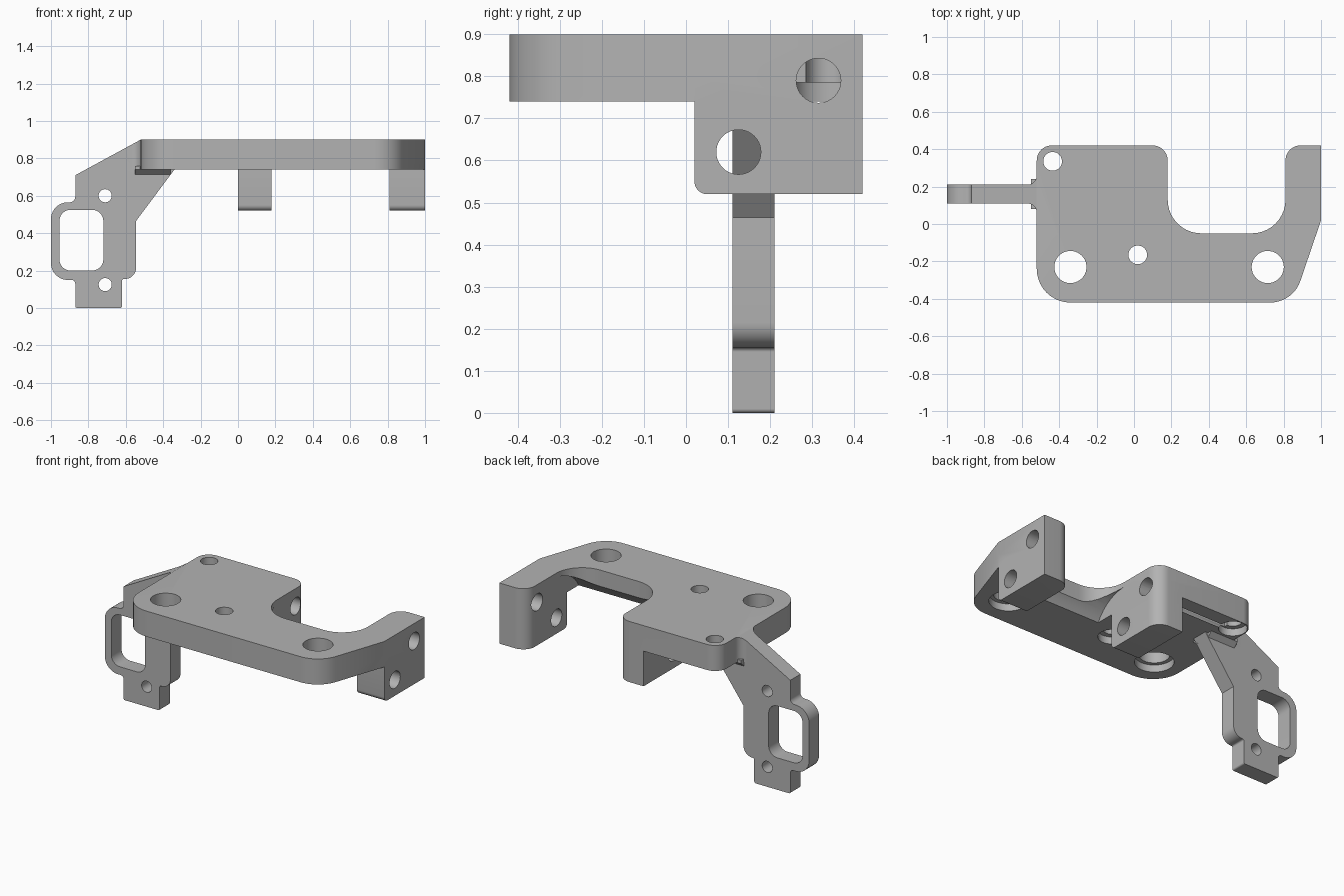
import bpy, bmesh, math
from mathutils import Vector

cube = bpy.data.objects.get("Cube")
if cube:
    bpy.data.objects.remove(cube, do_unlink=True)

grey = bpy.data.materials.new("plain grey")
grey.use_nodes = True
grey.diffuse_color = (0.45, 0.45, 0.45, 1)
grey.node_tree.nodes["Principled BSDF"].inputs["Base Color"].default_value = grey.diffuse_color


def rounded(corners, steps=10):
    """Turn (a, b[, radius]) corners into an outline with arcs."""
    out = []
    for i, c in enumerate(corners):
        p = Vector(c[:2])
        if len(c) < 3:
            out.append(p)
            continue
        u = (Vector(corners[i - 1][:2]) - p).normalized()
        v = (Vector(corners[(i + 1) % len(corners)][:2]) - p).normalized()
        half = u.angle(v) / 2
        centre = p + (u + v).normalized() * (c[2] / math.sin(half))
        start = p + u * (c[2] / math.tan(half)) - centre
        end = p + v * (c[2] / math.tan(half)) - centre
        sweep = math.pi - 2 * half
        for k in range(steps + 1):
            t = k / steps
            out.append(centre + (start * math.sin((1 - t) * sweep)
                                 + end * math.sin(t * sweep)) / math.sin(sweep))
    return out


def prism(name, corners, lo, hi, axis):
    """Extrude an outline along an axis from lo to hi."""
    place = {"x": lambda a, b, t: (t, a, b),
             "y": lambda a, b, t: (a, t, b),
             "z": lambda a, b, t: (a, b, t)}[axis]
    outline = rounded(corners)
    bm = bmesh.new()
    rings = [[bm.verts.new(place(p.x, p.y, t)) for p in outline] for t in (lo, hi)]
    n = len(outline)
    bm.faces.new(rings[0])
    bm.faces.new(rings[1])
    for i in range(n):
        j = (i + 1) % n
        bm.faces.new((rings[0][i], rings[0][j], rings[1][j], rings[1][i]))
    bmesh.ops.recalc_face_normals(bm, faces=bm.faces)
    mesh = bpy.data.meshes.new(name)
    bm.to_mesh(mesh)
    bm.free()
    mesh.materials.append(grey)
    ob = bpy.data.objects.new(name, mesh)
    bpy.context.collection.objects.link(ob)
    return ob


def rod(a, b, r, lo, hi, axis, sides=40):
    ring = [(a + r * math.cos(math.tau * i / sides), b + r * math.sin(math.tau * i / sides))
            for i in range(sides)]
    return prism("cutter", ring, lo, hi, axis)


def combine(body, tool, operation="DIFFERENCE"):
    mod = body.modifiers.new("combine", "BOOLEAN")
    mod.operation, mod.solver, mod.object = operation, "EXACT", tool
    bpy.context.view_layer.objects.active = body
    bpy.ops.object.modifier_apply(modifier=mod.name)
    bpy.data.objects.remove(tool, do_unlink=True)


# Top plate with the U-shaped cutout and flared arm root
bracket = prism("mounting_bracket", [
    (-0.52, -0.42, 0.18), (0.85, -0.42, 0.17), (1, 0.02), (1, 0.42),
    (0.81, 0.42, 0.08), (0.81, -0.05, 0.18), (0.18, -0.05, 0.18), (0.18, 0.42, 0.08),
    (-0.52, 0.42, 0.08), (-0.52, 0.21, 0.05), (-0.6, 0.21), (-0.6, 0.11),
    (-0.52, 0.11, 0.05)], 0.74, 0.9, "z")
combine(bracket, prism("slope_cutter", [(-0.52, 0.9), (-0.52, 1), (-0.87, 1), (-0.87, 0.71)],
                       -1, 1, "y"))

# Clearance scoop under the cutout
combine(bracket, rod(0.125, 0.62, 0.25, 0.18, 0.81, "x"))


# Hanging lugs with a rounded lower front edge
def lug(corners):
    ob = prism("lug", corners, 0.52, 0.82, "z")
    bm = bmesh.new()
    bm.from_mesh(ob.data)
    edges = [e for e in bm.edges
             if all(v.co.y < 0.03 and v.co.z < 0.53 for v in e.verts)]
    bmesh.ops.bevel(bm, geom=edges, offset=0.03, segments=6, profile=0.5, affect="EDGES")
    bm.to_mesh(ob.data)
    bm.free()
    combine(bracket, ob, "UNION")


lug([(0, 0.02), (0.18, 0.02), (0.18, 0.42, 0.08), (0, 0.42)])
lug([(0.81, 0.02), (1, 0.02), (1, 0.42), (0.81, 0.42, 0.08)])

# Side arm with its window and screw holes
arm = prism("side_arm", [
    (-0.52, 0.9), (-0.87, 0.71), (-0.87, 0.565, 0.03), (-1, 0.565, 0.09),
    (-1, 0.15, 0.09), (-0.87, 0.15, 0.02), (-0.87, 0, 0.01), (-0.62, 0, 0.01),
    (-0.62, 0.155, 0.01), (-0.545, 0.155, 0.06), (-0.545, 0.465), (-0.34, 0.74),
    (-0.34, 0.8)], 0.11, 0.21, "y")
combine(arm, prism("window_cutter", [(-0.955, 0.2, 0.06), (-0.72, 0.2, 0.06),
                                     (-0.72, 0.525, 0.06), (-0.955, 0.525, 0.06)], 0, 0.4, "y"))
for z in (0.6, 0.125):
    combine(arm, rod(-0.71, z, 0.035, 0, 0.4, "y"))
combine(bracket, arm, "UNION")

# Fillet where the arm meets the underside
combine(bracket, prism("fillet", [(0.08, 0.76), (0.08, 0.74), (0.11, 0.713), (0.21, 0.713),
                                  (0.24, 0.74), (0.24, 0.76)], -0.55, -0.36, "x"), "UNION")

# Plate holes, each with a wider recess below
for x, y, r, wide in [(-0.34, -0.23, 0.086, 0.11), (0.715, -0.23, 0.086, 0.11),
                      (0.02, -0.165, 0.05, 0.08), (-0.435, 0.335, 0.05, 0.08)]:
    combine(bracket, rod(x, y, r, 0.6, 1, "z"))
    combine(bracket, rod(x, y, wide, 0.65, 0.785, "z"))

# Cross holes through the lugs
combine(bracket, rod(0.125, 0.62, 0.053, -0.1, 1.1, "x"))
combine(bracket, rod(0.315, 0.79, 0.053, -0.435, 1.1, "x"))

# Smooth curved walls, keep hard edges
bpy.ops.object.select_all(action="DESELECT")
bracket.select_set(True)
bpy.context.view_layer.objects.active = bracket
bpy.ops.object.shade_smooth_by_angle(angle=math.radians(30))
